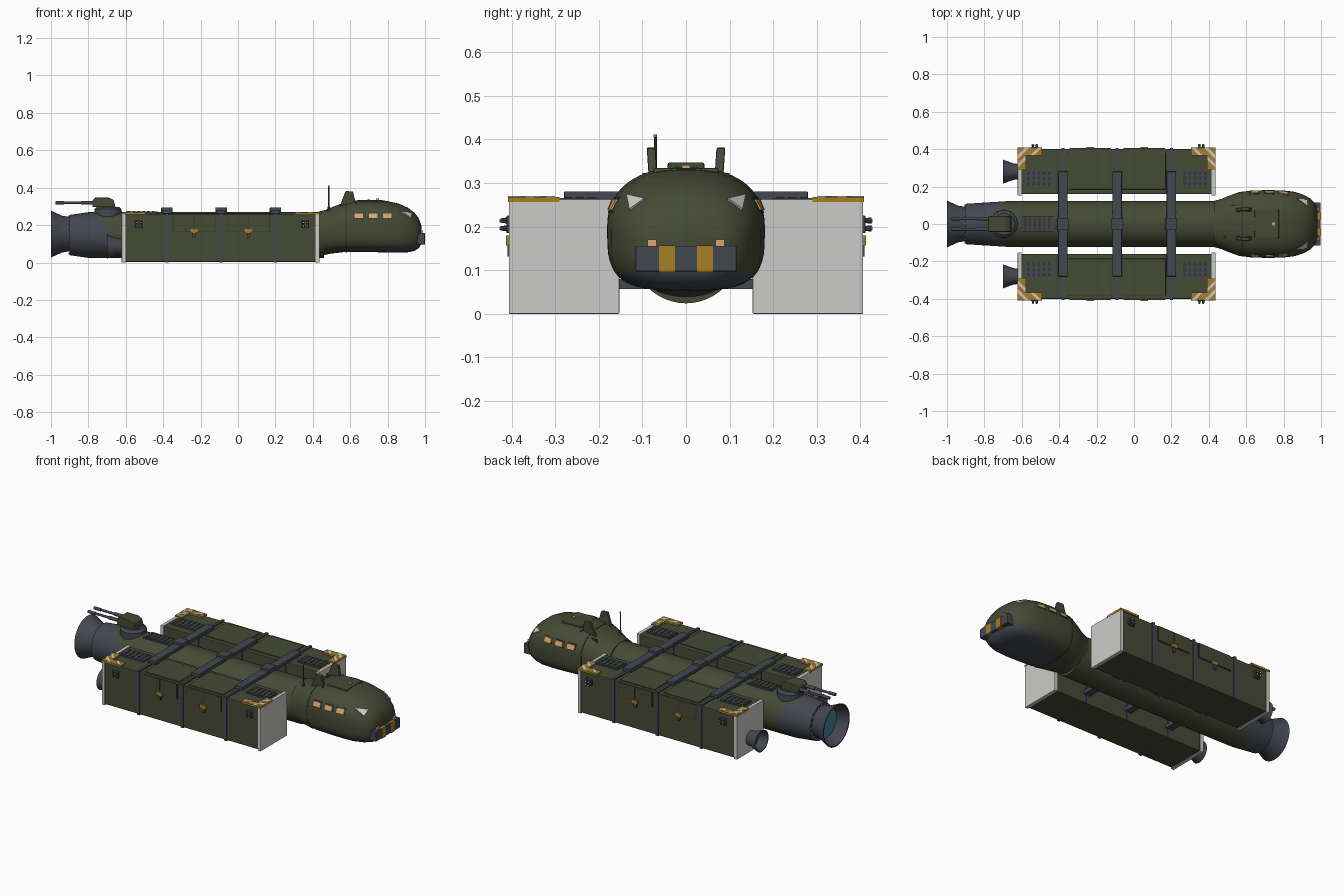
import bpy, bmesh, math
from mathutils import Vector

if "Cube" in bpy.data.objects:
    bpy.data.objects.remove(bpy.data.objects["Cube"])

def material(name, r, g, b):
    m = bpy.data.materials.new(name)
    m.diffuse_color = (r, g, b, 1)
    m.use_nodes = True
    m.node_tree.nodes["Principled BSDF"].inputs["Base Color"].default_value = m.diffuse_color
    return m

OLIVE = material("olive_hull", .060, .068, .036)
DARK = material("dark_grey_metal", .058, .064, .083)
DEEP = material("deep_olive", .036, .042, .026)
PALE = material("pale_grey", .60, .60, .59)
YELLOW = material("hazard_yellow", .38, .21, .018)
AMBER = material("amber_light", .72, .39, .15)
TEAL = material("engine_teal", .05, .24, .33)

def finish(name, bm, mats, smooth=False, bevel=0):
    bmesh.ops.recalc_face_normals(bm, faces=bm.faces)
    me = bpy.data.meshes.new(name)
    bm.to_mesh(me)
    bm.free()
    ob = bpy.data.objects.new(name, me)
    bpy.context.collection.objects.link(ob)
    for m in mats:
        me.materials.append(m)
    if bevel:
        mod = ob.modifiers.new("bevel", 'BEVEL')
        mod.width, mod.segments = bevel, 2
    if smooth:
        bpy.ops.object.select_all(action='DESELECT')
        ob.select_set(True)
        bpy.context.view_layer.objects.active = ob
        bpy.ops.object.shade_smooth_by_angle(angle=math.radians(35))
    return ob

def solids(name, items, mat, mirror=False, bevel=0):
    """Each item is (polygon, extrusion vector); mirror repeats it across y."""
    bm = bmesh.new()
    for pts, vec in items:
        for s in ((1, -1) if mirror else (1,)):
            a = [bm.verts.new((p[0], s * p[1], p[2])) for p in pts]
            b = [bm.verts.new((p[0] + vec[0], s * (p[1] + vec[1]), p[2] + vec[2])) for p in pts]
            bm.faces.new(a)
            bm.faces.new(b)
            for i in range(len(a)):
                j = (i + 1) % len(a)
                bm.faces.new((a[i], a[j], b[j], b[i]))
    return finish(name, bm, [mat], bevel=bevel)

def box(x0, x1, y0, y1, z0, z1):
    return ([(x0, y0, z0), (x1, y0, z0), (x1, y1, z0), (x0, y1, z0)], (0, 0, z1 - z0))

def boxes(name, dims, mat, mirror=False, bevel=0):
    return solids(name, [box(*d) for d in dims], mat, mirror, bevel)

def loft(bm, rings, first_mat=0):
    rows = [[bm.verts.new(p) for p in r] for r in rings]
    n = len(rows[0])
    for k in range(len(rows) - 1):
        for i in range(n):
            j = (i + 1) % n
            f = bm.faces.new((rows[k][i], rows[k][j], rows[k + 1][j], rows[k + 1][i]))
            f.material_index = first_mat if k == 0 else 0
    bm.faces.new(rows[0]).material_index = first_mat
    bm.faces.new(rows[-1])

def circle(c, r, axis='x', n=40, warp=0):
    out = []
    for i in range(n):
        a = 2 * math.pi * i / n
        u, v = r * math.cos(a), r * math.sin(a)
        out.append((c[0] + warp * abs(math.cos(a)) ** 1.5, c[1] + u, c[2] + v) if axis == 'x' else
                   (c[0] + u, c[1], c[2] + v) if axis == 'y' else (c[0] + u, c[1] + v, c[2]))
    return out

def lathe(name, centres, prof, mat, axis='x', n=40):
    """Turned part: prof is (offset along axis, radius), repeated at each centre."""
    bm = bmesh.new()
    k = 'xyz'.index(axis)
    for c in centres:
        rings = []
        for d, r in prof:
            p = list(c)
            p[k] += d
            rings.append(circle(p, r, axis, n))
        loft(bm, rings)
    return finish(name, bm, [mat], smooth=True)

# Central fuselage with a grey tail sweeping forward along the sides
CZ = .147
bm = bmesh.new()
loft(bm, [circle((x, 0, CZ), r, n=48, warp=w) for x, r, w in
          ((-.9, .108, 0), (-.8, .122, .12), (-.655, .123, 0), (.46, .123, 0))], first_mat=1)
finish("fuselage", bm, [OLIVE, DARK], smooth=True)
lathe("main_engine_nozzle", [(0, 0, .152)], [(-.86, .085), (-.9, .092), (-.94, .098), (-1, .125),
      (-1, .119), (-.935, .09), (-.93, .02)], DARK, n=48)
lathe("engine_glow", [(0, 0, .152)], [(-.938, .088), (-.932, .088)], TEAL)
lathe("nozzle_bolts", [(-.905, .101 * math.cos(a * .3142), CZ + .101 * math.sin(a * .3142))
                       for a in range(20)], [(0, .004), (.01, .004)], PALE, n=6)
boxes("fuselage_top_vent", [(-.6, -.43, -.04, .04, .25, .272)], DARK)
boxes("fuselage_vent_slats", [(-.59 + i * .026, -.576 + i * .026, -.035, .035, .27, .275)
                              for i in range(6)], DEEP)

# Crew head: stations of x, half width, bottom, top, lower squareness
ST = [(.43, .124, .03, .272, 2), (.47, .135, .042, .282, 2.2), (.50, .148, .048, .295, 2.5),
      (.56, .170, .055, .318, 3), (.62, .178, .057, .332, 3.4), (.70, .181, .056, .336, 3.5),
      (.79, .180, .054, .330, 3.5), (.86, .172, .053, .315, 3.4), (.91, .155, .055, .292, 3.2),
      (.945, .135, .062, .265, 3), (.967, .113, .078, .235, 3), (.98, .085, .10, .20, 3)]

def station(x):
    for a, b in zip(ST, ST[1:]):
        if x <= b[0]:
            t = (x - a[0]) / (b[0] - a[0])
            return [p + (q - p) * t for p, q in zip(a, b)]
    return ST[-1]

def head_ring(x, n=56):
    _, w, lo, hi, sq = station(x)
    zc, out = (lo + hi) / 2, []
    for i in range(n):
        a = 2 * math.pi * i / n
        c, s = math.cos(a), math.sin(a)
        e = 2.35 if s > 0 else sq
        out.append((x, w * math.copysign(abs(c) ** (2 / e), c),
                    zc + (hi - lo) / 2 * math.copysign(abs(s) ** (2 / e), s)))
    return out

def side_y(x, z):
    _, w, lo, hi, sq = station(x)
    return w * (1 - min(1, abs(z - (lo + hi) / 2) / ((hi - lo) / 2)) ** 2.35) ** (1 / 2.35)

def top_z(x, y):
    _, w, lo, hi, sq = station(x)
    return (lo + hi) / 2 + (hi - lo) / 2 * (1 - min(1, abs(y) / w) ** 2.35) ** (1 / 2.35)

bm = bmesh.new()
loft(bm, [head_ring(s[0]) for s in ST])
# Grey chin below a sloping cut
co, no = Vector((.6, 0, .058)), Vector((-.12, 0, 1)).normalized()
bmesh.ops.bisect_plane(bm, geom=bm.verts[:] + bm.edges[:] + bm.faces[:], plane_co=co, plane_no=no)
for f in bm.faces:
    c = f.calc_center_median()
    f.material_index = int((c - co).dot(no) < 0 and c.x > .6)
finish("crew_head", bm, [OLIVE, DARK], smooth=True)

# Collar seam around the head
bm = bmesh.new()
loft(bm, [[(x, y * 1.012, .19 + (z - .19) * 1.012) for _, y, z in head_ring(x)] for x in (.575, .583)])
finish("head_seam", bm, [DEEP], smooth=True)

# Side windows, slanted headlights and roof details
wins = [[(x, side_y(x, z), z) for x, z in ((a, .237), (a + .046, .237), (a + .046, .262), (a, .262))]
        for a in (.622, .70, .776)]
solids("side_windows", [([(x, y - .003, z) for x, y, z in w], (0, .007, .001)) for w in wins], AMBER, True)
solids("window_frames", [([(x, side_y(x, z) - .006, z) for x, z in
        ((a - .006, .231), (a + .052, .231), (a + .052, .268), (a - .006, .268))], (0, .008, 0))
        for a in (.622, .70, .776)], DEEP, True)
eye = [(x, y, top_z(x, y) - .002) for x, y in ((.868, .135), (.925, .094), (.922, .128))]
solids("headlights", [(eye, (.005, .002, .006))], PALE, True)
boxes("roof_hatch", [(.645, .775, -.075, .075, .30, .334)], OLIVE, bevel=.004)
boxes("roof_hatch_seam", [(.628, .634, -.10, .10, .30, .3225), (.52, .63, .098, .102, .28, .30)], DEEP)
boxes("roof_light", [(.737, .753, -.009, .009, .33, .341)], AMBER)
solids("roof_fins", [([(.54, .064, .29), (.635, .064, .29), (.615, .07, .38), (.575, .07, .382)],
                      (0, .02, 0))], OLIVE, True, bevel=.004)
lathe("antenna", [(.485, -.07, 0)], [(.25, .007), (.30, .006), (.302, .003), (.405, .003)], DARK, 'z', 8)
lathe("antenna_tip", [(.485, -.07, 0)], [(.405, .004), (.411, .004)], AMBER, 'z', 8)

# Nose bumper
boxes("nose_bumper", [(.955, .998, -.116, .116, .097, .156)], DARK, bevel=.003)
boxes("bumper_stripes", [(.97, 1, .025, .062, .096, .157)], YELLOW, True)
boxes("bumper_lights", [(.965, .99, .068, .088, .155, .170)], AMBER, True)

# Rear turret
lathe("turret_ring", [(-.695, 0, 0)], [(.23, .075), (.285, .073), (.298, .058)], DARK, 'z', 32)
solids("turret_body", [([(-.778, -.042, .297), (-.655, -.042, .297), (-.665, -.042, .335),
                         (-.69, -.042, .347), (-.765, -.042, .347), (-.778, -.042, .33)],
                        (0, .084, 0))], OLIVE, bevel=.004)
lathe("turret_guns", [(0, y, .32) for y in (-.028, .028)],
      [(-.975, .009), (-.93, .009), (-.929, .007), (-.84, .007), (-.839, .01), (-.76, .01)], DARK, n=12)

# Cargo containers
boxes("cargo_containers", [(-.605, .42, .16, .40, .004, .258)], OLIVE, True, bevel=.004)
boxes("container_end_plates", [(-.622, -.602, .153, .406, 0, .263), (.415, .435, .153, .406, 0, .263)],
      PALE, True, bevel=.002)
BEAMS = (-.38, -.09, .20)
BAYS = ((-.35, -.12), (-.06, .17))
boxes("container_top_panels", [(a, b, .185, .385, .25, .264) for a, b in BAYS], OLIVE, True, bevel=.003)
boxes("container_straps", [(x - .008, x + .008, .156, .405, .001, .265) for x in BEAMS], DARK, True)
boxes("side_hatch_frames", [(a, b, .39, .402, .163, .256) for a, b in BAYS], DEEP, True)
boxes("side_hatches", [d for a, b in BAYS for d in
      ((a + .004, (a + b) / 2 - .002, .39, .405, .167, .256),
       ((a + b) / 2 + .002, b - .004, .39, .405, .167, .256))], OLIVE, True)
LATCH = [(a + b) / 2 for a, b in BAYS]
boxes("hatch_latches", [(x - .02, x + .02, .40, .413, .157, .18) for x in LATCH], YELLOW, True)
boxes("hatch_handles", [(x - .008, x + .008, .40, .409, .132, .157) for x in LATCH], DARK, True)
GRATES = ((-.58, -.43), (.255, .40))
boxes("top_grates", [(a, b, .20, .288, .25, .266) for a, b in GRATES], DARK, True)
boxes("grate_slats", [(a + .008 + i * .028, a + .022 + i * .028, .207 + j * .027, .226 + j * .027, .26, .268)
      for a, b in GRATES for i in range(5) for j in range(3)], DEEP, True)

# Hazard corners with pale stripes
ELL = [(0, .408), (.13, .408), (.13, .365), (.045, .365), (.045, .29), (0, .29)]
STRIPES = [[(0, .368), (.04, .408), (.062, .408), (0, .346)],
           [(0, .30), (0, .32), (.045, .365), (.045, .345)],
           [(.067, .365), (.087, .365), (.127, .405), (.107, .405)]]
ENDS = ((-.623, 1), (.436, -1))
solids("hazard_corners", [([(e + d * x, y, .256) for x, y in ELL], (0, 0, .012))
                          for e, d in ENDS], YELLOW, True)
solids("hazard_stripes", [([(e + d * x, y, .266) for x, y in s], (0, 0, .004))
                          for e, d in ENDS for s in STRIPES], PALE, True)

# Manoeuvring thruster pods on the outer sides
PODS = (-.53, .36)
boxes("thruster_pods", [(x - .02, x + .02, .395, .412, .185, .225) for x in PODS], DARK, True, bevel=.003)
lathe("thruster_jets", [(x + dx, s * .416, .205 + dz) for x in PODS for s in (1, -1)
      for dx in (-.01, .01) for dz in (-.009, .009)], [(-.01, .005), (.01, .008)], DARK, 'y', 10)
lathe("thruster_jet_throats", [(x + dx, s * .4265, .205 + dz) for x in PODS for s in (1, -1)
      for dx in (-.01, .01) for dz in (-.009, .009)], [(-.001, .004), (.001, .004)], PALE, 'y', 8)

# Container engines
lathe("container_nozzles", [(0, s * .28, .085) for s in (1, -1)],
      [(-.61, .04), (-.645, .044), (-.70, .064), (-.70, .059), (-.65, .038), (-.645, .01)], DARK, n=32)

# Cross beams, clamps and lower struts
boxes("cross_beams", [(x - .025, x + .025, -.28, .28, .26, .281) for x in BEAMS], DARK, bevel=.003)
boxes("beam_clamps", [(x - .031, x + .031, -.032, .032, .26, .294) for x in BEAMS], DARK, bevel=.003)
boxes("lower_struts", [(x - .022, x + .022, .08, .165, .057, .08) for x in BEAMS], DARK, True)
